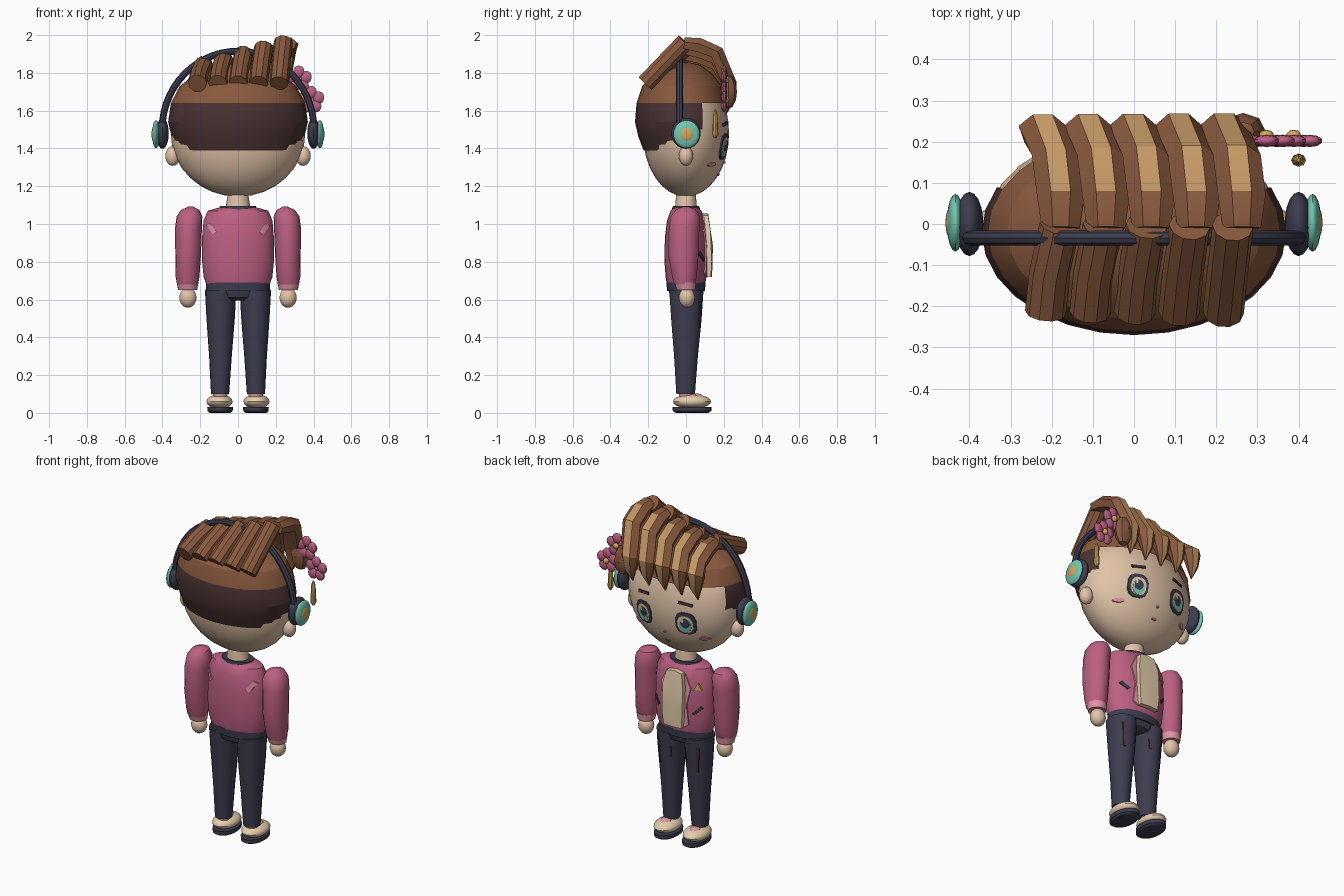
import bpy, bmesh, math
from mathutils import Vector

if "Cube" in bpy.data.objects:
    bpy.data.objects.remove(bpy.data.objects["Cube"])

def material(name, r, g, b):
    m = bpy.data.materials.new(name)
    lin = lambda c: (c / 255 / 12.92) if c < 11 else ((c / 255 + 0.055) / 1.055) ** 2.4
    m.diffuse_color = (lin(r), lin(g), lin(b), 1)
    m.use_nodes = True
    m.node_tree.nodes["Principled BSDF"].inputs["Base Color"].default_value = m.diffuse_color
    return m

SKIN = material("skin", 226, 196, 168)
CREAM = material("cream", 228, 205, 172)
HAIR = material("hair_brown", 138, 90, 62)
DARK = material("dark_brown", 74, 50, 50)
TAN = material("hair_highlight", 196, 152, 102)
PINK = material("jacket_pink", 188, 96, 130)
ROSE = material("light_rose", 224, 148, 164)
NAVY = material("navy", 62, 61, 80)
TEAL = material("teal", 116, 198, 178)
GOLD = material("gold", 212, 168, 92)

def finish(name, bm, *mats, angle=35):
    bmesh.ops.recalc_face_normals(bm, faces=bm.faces)
    me = bpy.data.meshes.new(name)
    bm.to_mesh(me)
    bm.free()
    ob = bpy.data.objects.new(name, me)
    bpy.context.collection.objects.link(ob)
    for m in mats:
        me.materials.append(m)
    bpy.ops.object.select_all(action='DESELECT')
    ob.select_set(True)
    bpy.context.view_layer.objects.active = ob
    bpy.ops.object.shade_smooth_by_angle(angle=math.radians(angle))
    return ob

def loft(name, sections, *mats, rule=None, keep=None, angle=35):
    """Skin closed sections; rule(column, centre) picks the material, keep(centre) drops faces."""
    bm = bmesh.new()
    rows = [[bm.verts.new(p) for p in s] for s in sections]
    n = len(rows[0])
    for a, b in zip(rows, rows[1:]):
        for k in range(n):
            f = bm.faces.new((a[k], a[(k + 1) % n], b[(k + 1) % n], b[k]))
            c = f.calc_center_median()
            if rule:
                f.material_index = rule(k, c)
            if keep and not keep(c):
                bm.faces.remove(f)
    if not keep:
        bm.faces.new(rows[0])
        bm.faces.new(rows[-1])
    return finish(name, bm, *mats, angle=angle)

def ring(cx, cy, z, rx, ry, n=24):
    return [(cx + rx * math.cos(t), cy + ry * math.sin(t), z)
            for t in (2 * math.pi * k / n for k in range(n))]

def stack(name, rings, *mats, n=24, **kw):
    return loft(name, [ring(*r, n) for r in rings], *mats, **kw)

def tube(name, path, r, mat, side, n=10):
    """Round tube along a path; side is a vector across the path's plane."""
    secs, side = [], Vector(side)
    pts = [Vector(p) for p in path]
    for i, p in enumerate(pts):
        t = (pts[min(i + 1, len(pts) - 1)] - pts[max(i - 1, 0)]).normalized()
        up = t.cross(side).normalized()
        sd = up.cross(t)
        secs.append([p + r * (math.cos(a) * sd + math.sin(a) * up)
                     for a in (2 * math.pi * k / n for k in range(n))])
    return loft(name, secs, mat)

def ball(name, loc, size, mat, u=18, v=10):
    bm = bmesh.new()
    bmesh.ops.create_uvsphere(bm, u_segments=u, v_segments=v, radius=1)
    for w in bm.verts:
        w.co = Vector(loc) + w.co * Vector(size)
    return finish(name, bm, mat)

def plate(name, outline, rings, off, mat, face=1):
    """Patch that follows the body given by rings, raised by off on the +y or -y side."""
    def surf(x, z):
        for a, b in zip(rings, rings[1:]):
            if a[2] <= z <= b[2]:
                f = (z - a[2]) / (b[2] - a[2])
                cx, cy, _, rx, ry = [p + (q - p) * f for p, q in zip(a, b)]
                return cy + face * ry * math.sqrt(max(0, 1 - ((x - cx) / rx) ** 2))
        return 0
    bm = bmesh.new()
    front = [bm.verts.new((x, surf(x, z) + face * off, z)) for x, z in outline]
    back = [bm.verts.new((x, surf(x, z) - face * 0.003, z)) for x, z in outline]
    n = len(outline)
    mx, mz = sum(p[0] for p in outline) / n, sum(p[1] for p in outline) / n
    mid = bm.verts.new((mx, surf(mx, mz) + face * off, mz))
    for k in range(n):
        j = (k + 1) % n
        bm.faces.new((front[k], front[j], mid))
        bm.faces.new((front[k], back[k], back[j], front[j]))
    return finish(name, bm, mat)

def oval(x, z, rx, rz, n=12, p=1.0):
    sq = lambda v: math.copysign(abs(v) ** p, v)
    return [(x + rx * sq(math.cos(t)), z + rz * sq(math.sin(t)))
            for t in (2 * math.pi * (k + .5) / n for k in range(n))]

def stroke(x0, z0, x1, z1, w):
    d = Vector((x1 - x0, z1 - z0)).normalized() * w / 2
    return [(x0 - d.y, z0 + d.x), (x1 - d.y, z1 + d.x), (x1 + d.y, z1 - d.x), (x0 + d.y, z0 - d.x)]

# Head and neck
HEAD = [(0, 0, 1.48 - .335 * math.cos(a), .355 * math.sin(a) + .001, .227 * math.sin(a) + .001)
        for a in (math.pi * k / 16 for k in range(17))]
stack("head", HEAD, SKIN, n=28)
stack("neck", [(0, 0, 1.06, .066, .06), (0, 0, 1.11, .062, .056), (0, 0, 1.18, .05, .05)], SKIN)

# Hair cap: dark undercut below, brown above, open over the face
CAP = [(0, -.01, 1.39, .325, .215), (0, -.015, 1.465, .352, .238), (0, -.02, 1.54, .37, .25),
       (0, -.02, 1.64, .355, .242), (0, -.02, 1.73, .308, .212), (0, -.015, 1.8, .22, .15),
       (0, -.01, 1.845, .11, .08), (0, -.01, 1.86, .002, .002)]
stack("hair_cap", CAP, HAIR, DARK, n=28, rule=lambda k, c: int(c.z < 1.64), angle=20,
      keep=lambda c: c.z > 1.64 or c.y < (-.06 if c.z < 1.46 else .1))

# Five swept strands: a round back tube and a ridged front lock each
for i in range(5):
    top = 1.88 + .03 * i
    x0, x1 = -.215 + .108 * i, -.18 + .105 * i
    tube("back_strand", [(x0, -.215, 1.745), (x0 + .01, -.12, 1.75 + (top - 1.79) * .45),
                         (x1, -.005, top - .036)], .05, HAIR, (1, 0, 0))
    xt, xf = -.178 + .11 * i, -.222 + .11 * i
    path = [(xt, -.01, top - .04, .8), (xt, .07, top - .05, 1), (xt - .012, .165, top - .09, 1),
            (xf, .235, 1.74, 1), (xf - .005, .235, 1.66, .65), (xf - .01, .215, 1.585, .06)]
    secs = []
    for j, (x, y, z, s) in enumerate(path):
        a, b = path[max(j - 1, 0)], path[min(j + 1, 5)]
        t = Vector((0, b[1] - a[1], b[2] - a[2])).normalized()
        nrm = Vector((0, -t.z, t.y))
        secs.append([Vector((x + u * s, y, z)) + nrm * h * s for u, h in
                     ((-.024, .035), (.024, .035), (.058, .004), (.045, -.04), (-.045, -.04), (-.058, .004))])
    loft("front_lock", secs, HAIR, TAN,
         rule=lambda k, c: int(k == 0 and c.y > .05), angle=25)
ball("side_lock", (.265, .225, 1.70), (.055, .045, .09), HAIR, 8, 6)

# Headphones
arc = [(.402 * math.cos(a), -.034, 1.5 + .415 * math.sin(a)) for a in (math.pi * k / 28 for k in range(29))]
tube("headband", arc, .018, NAVY, (0, 1, 0), 8)

# Everything mirrored on the head
for s in (-1, 1):
    ball("ear", (s * .345, 0, 1.36), (.04, .038, .052), SKIN)
    ball("ear_cushion", (s * .4, 0, 1.48), (.034, .078, .082), NAVY)
    ball("ear_cup", (s * .434, .003, 1.475), (.021, .07, .074), TEAL)
    ball("ear_cup_badge", (s * .447, .003, 1.475), (.011, .037, .039), GOLD)
    ex, ez = s * .14, 1.41
    plate("eye_outline", oval(ex, ez, .06, .07, 12, .75), HEAD, .006, NAVY)
    plate("eye_white", oval(ex, ez - .004, .045, .053, 12, .8), HEAD, .0075, CREAM)
    plate("iris", oval(ex, ez - .012, .034, .043), HEAD, .0085, TEAL)
    plate("pupil", oval(ex, ez + .002, .026, .03), HEAD, .0093, NAVY)
    plate("eye_glint", oval(ex + .014, ez + .018, .009, .011, 8), HEAD, .0099, CREAM)
    plate("eyebrow", stroke(s * .1, 1.535, s * .18, 1.525, .016), HEAD, .007, DARK)
    plate("blush", oval(s * .225, 1.315, .028, .011), HEAD, .007, ROSE)
plate("nose", oval(0, 1.325, .008, .006, 8), HEAD, .008, ROSE)
plate("mouth", oval(0, 1.26, .017, .006, 8), HEAD, .006, PINK)

# Blossoms and dangling pin
for fx, fz in ((.322, 1.765), (.388, 1.657)):
    for k in range(5):
        a = math.radians(90 + 72 * k)
        ball("petal", (fx + .041 * math.cos(a), .202, fz + .041 * math.sin(a)), (.031, .015, .033), PINK, 10, 6)
    ball("blossom_centre", (fx, .216, fz), (.018, .013, .018), GOLD, 10, 6)
stack("hanging_pin", [(.4, .155, 1.455, .006, .006), (.4, .155, 1.475, .018, .016),
                      (.4, .155, 1.58, .013, .011), (.4, .155, 1.605, .004, .004)], GOLD, n=8)

# Jacket body and its details
TORSO = [(0, 0, .67, .165, .1), (0, 0, .72, .182, .108), (0, 0, .8, .19, .114), (0, 0, .93, .19, .112),
         (0, 0, 1.02, .182, .1), (0, 0, 1.07, .16, .082), (0, 0, 1.09, .09, .062)]
stack("jacket", TORSO, PINK)
stack("collar", [(0, 0, 1.075, .1, .075), (0, 0, 1.094, .094, .07), (0, 0, 1.094, .07, .062)], NAVY)
panel = [(-.06, .72), (0, .72), (.06, .72), (.068, .8), (.068, .97), (.05, 1.045),
         (0, 1.055), (-.05, 1.045), (-.068, .97), (-.068, .8)]
plate("shirt_front", panel, TORSO, .03, CREAM)
for s in (-1, 1):
    plate("lapel", [(s * .06, .72), (s * .09, .74), (s * .08, .86), (s * .1, .96), (s * .06, 1.04)],
          TORSO, .009, ROSE)
    plate("jacket_pocket", stroke(s * .115, .81, s * .155, .85, .016), TORSO, .008, NAVY)
    plate("back_stripe", stroke(s * .16, 1.0, s * .122, .95, .024), TORSO, .008, ROSE, -1)
plate("badge", [(-.155, .955), (-.115, .955), (-.135, .995)], TORSO, .009, GOLD)

# Hips
stack("waistband", [(0, 0, .645, .168, .1), (0, 0, .69, .17, .104)], NAVY)
stack("hips", [(0, 0, .595, .06, .06), (0, 0, .61, .14, .082), (0, 0, .66, .165, .095)], NAVY)

# Arms, legs and shoes
for s in (-1, 1):
    stack("sleeve", [(s * .267, -.008, .68, .056, .055), (s * .267, -.008, .72, .063, .066),
                     (s * .264, -.014, .84, .068, .082), (s * .262, -.01, .98, .071, .082),
                     (s * .257, -.004, 1.04, .068, .078), (s * .253, 0, 1.075, .048, .056),
                     (s * .25, 0, 1.092, .012, .014)], PINK, n=18)
    stack("cuff", [(s * .267, 0, .65, .05, .05), (s * .267, -.004, .69, .058, .058)], ROSE, n=18)
    ball("hand", (s * .265, .005, .61), (.046, .043, .053), SKIN)
    LEG = [(s * .095, -.002, .1, .048, .05), (s * .093, 0, .3, .06, .064),
           (s * .092, .002, .5, .075, .082), (s * .092, .002, .65, .083, .092)]
    stack("trouser_leg", LEG, NAVY, n=18)
    plate("trouser_pocket", stroke(s * .135, .6, s * .125, .45, .014), LEG, .005, DARK)
    stack("sock", [(s * .095, 0, .07, .036, .036), (s * .095, 0, .115, .04, .04)], ROSE, n=14)
    plate("trouser_seam", stroke(s * .05, .56, s * .055, .5, .008), LEG, .004, DARK)
    ball("shoe", (s * .098, .032, .06), (.07, .1, .038), CREAM)
    ball("shoe_tongue", (s * .098, .05, .09), (.032, .035, .014), ROSE, 12, 6)
    stack("sole", [(s * .095, .032, 0, .055, .085), (s * .095, .032, .01, .067, .102),
                   (s * .095, .032, .032, .068, .103)], NAVY)
